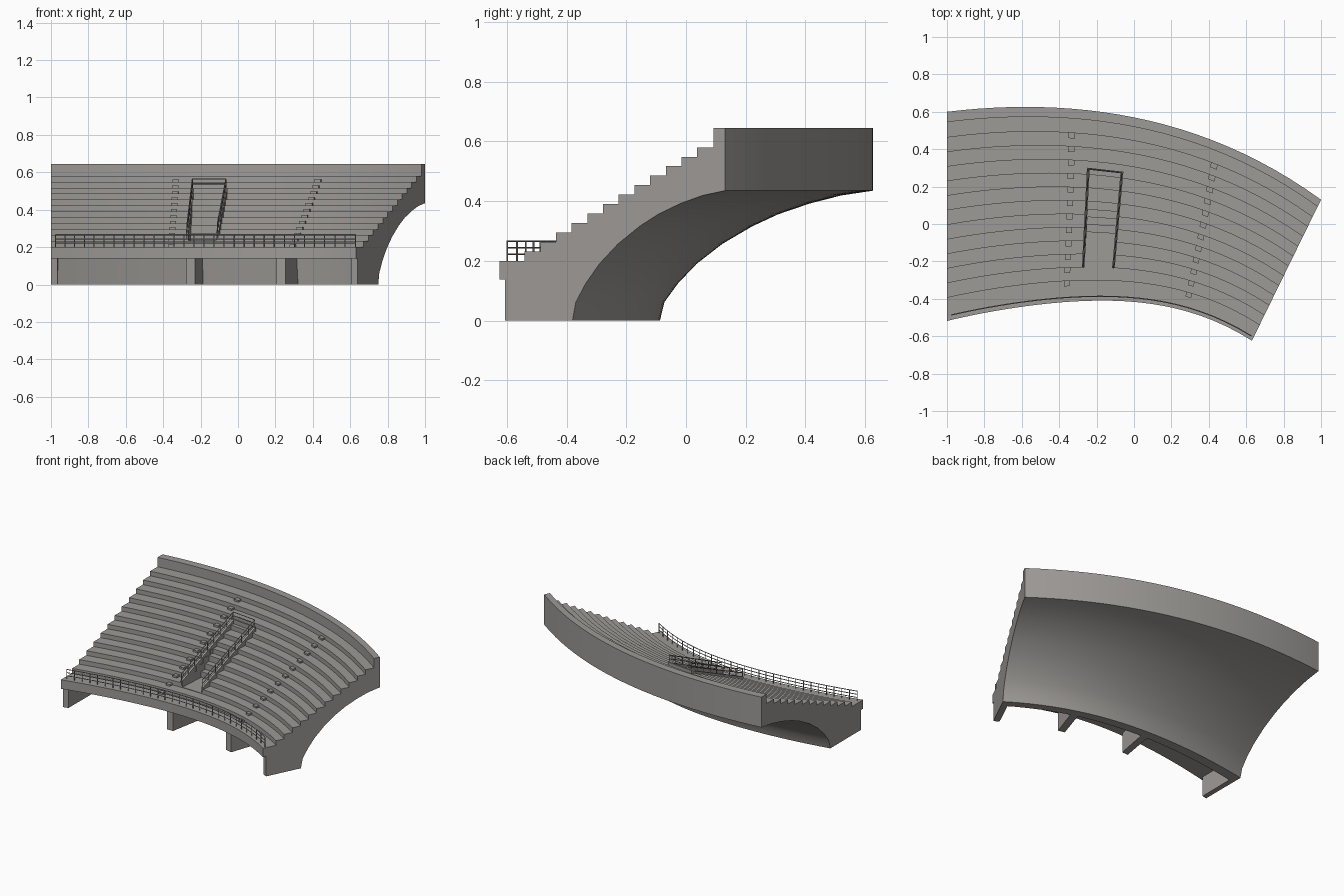
import bpy, bmesh, math

if "Cube" in bpy.data.objects:
    bpy.data.objects.remove(bpy.data.objects["Cube"])

concrete = bpy.data.materials.new("concrete grey")
concrete.diffuse_color = (0.34, 0.325, 0.31, 1)
concrete.use_nodes = True
concrete.node_tree.nodes["Principled BSDF"].inputs["Base Color"].default_value = concrete.diffuse_color

# Plan: inner and outer edge curves; t runs left to right, s runs front to back
INNER = [(-1, -.505), (-.60, -.43), (-.19, -.398), (.22, -.44), (.635, -.615)]
OUTER = [(-1, .60), (-.5, .625), (0, .57), (.5, .415), (1, .13)]


def smooth(pts, t):
    """Curve through five evenly spaced points."""
    x = y = 0
    for i, p in enumerate(pts):
        w = 1
        for j in range(5):
            if j != i:
                w *= (t * 4 - j) / (i - j)
        x += w * p[0]
        y += w * p[1]
    return x, y


def place(t, s, z, skew=0):
    t += skew * (s - .17)
    a, b = smooth(INNER, t), smooth(OUTER, t)
    return (a[0] + (b[0] - a[0]) * s, a[1] + (b[1] - a[1]) * s, z)


def sweep(name, pieces, skew=0):
    """Sweep (s, z) profiles between t0 and t1; pieces share one object."""
    bm = bmesh.new()
    for t0, t1, n, profile in pieces:
        rings = [[bm.verts.new(place(t0 + (t1 - t0) * i / n, s, z, skew)) for s, z in profile]
                 for i in range(n + 1)]
        for a, b in zip(rings, rings[1:]):
            for k in range(len(profile)):
                m = (k + 1) % len(profile)
                bm.faces.new((a[k], a[m], b[m], b[k]))
        bm.faces.new(rings[0])
        bm.faces.new(rings[-1][::-1])
    bmesh.ops.recalc_face_normals(bm, faces=bm.faces)
    mesh = bpy.data.meshes.new(name)
    bm.to_mesh(mesh)
    bm.free()
    mesh.materials.append(concrete)
    ob = bpy.data.objects.new(name, mesh)
    bpy.context.collection.objects.link(ob)
    return ob


def rails(name, paths, radius=.003):
    """Thin square bars along a list of paths."""
    cu = bpy.data.curves.new(name, 'CURVE')
    cu.dimensions = '3D'
    cu.bevel_depth = radius
    cu.bevel_resolution = 0
    cu.use_fill_caps = True
    for path in paths:
        sp = cu.splines.new('POLY')
        sp.points.add(len(path) - 1)
        for p, co in zip(sp.points, path):
            p.co = (*co, 1)
    cu.materials.append(concrete)
    ob = bpy.data.objects.new(name, cu)
    bpy.context.collection.objects.link(ob)


def box(s0, s1, z0, z1):
    return [(s0, z0), (s1, z0), (s1, z1), (s0, z1)]


# Stepped seating shell with curved underside
ROWS, S0, Z0, DS, DZ = 12, .10, .20, .0705, .0317


def slope(s):
    return Z0 + DZ / 2 + (s - S0) / DS * DZ


steps = []
for i in range(ROWS):
    steps += [(S0 + i * DS, Z0 + i * DZ), (S0 + i * DS, Z0 + (i + 1) * DZ)]
shell = ([(-.012, .138), (-.012, .20)] + steps +
         [(.95, .58), (.95, .645), (1, .645), (1, .435), (.9, .419), (.8, .392), (.7, .356),
          (.617, .316), (.52, .257), (.436, .19), (.375, .125), (.33, .062), (.315, 0),
          (.25, 0), (.225, .138)])
stand = sweep("seating_stand", [(0, 1, 24, shell)])

# Entrance stairwell cut into the seating
T0, T1, SKEW = .437, .524, -.06
well = [(.12, .235), (.36, .235)]
for i in range(4):
    s, z = .36 + i * .04, .235 + i * .041
    well += [(s, z + .041), (s + .04, z + .041)]
well += [(.69, .399), (.69, .8), (.12, .8)]
cutter = sweep("stairwell_cutter", [(T0, T1, 1, well)], SKEW)
mod = stand.modifiers.new("stairwell", 'BOOLEAN')
mod.object = cutter
mod.operation = 'DIFFERENCE'
mod.solver = 'EXACT'
bpy.context.view_layer.objects.active = stand
stand.select_set(True)
bpy.ops.object.modifier_apply(modifier="stairwell")
bpy.data.objects.remove(cutter)
bpy.ops.object.shade_smooth_by_angle(angle=math.radians(25))

# Support ribs under the front deck
sweep("support_ribs", [(t, t + w, 1, box(.012, .26, 0, .15))
                       for t, w in ((0, .022), (.447, .028), (.74, .028), (.98, .02))])

# Half-height aisle steps
for name, t in (("left_aisle_steps", .375), ("right_aisle_steps", .765)):
    sweep(name, [(t, t + .018, 1,
                  box(S0 + (i - .4) * DS, S0 + i * DS + .005,
                      Z0 + i * DZ - .005, Z0 + (i + .4) * DZ)) for i in range(ROWS)], SKEW)

# Low walls around the stairwell
wall = [(.17, slope(.17) - .03), (.70, slope(.70) - .03),
        (.70, slope(.70) + .03), (.17, slope(.17) + .03)]
sweep("stairwell_walls", [(T0 - .008, T0, 1, wall), (T1, T1 + .008, 1, wall),
                          (T0 - .008, T1 + .008, 1, box(.69, .70, .45, slope(.70) + .03))],
      SKEW)

# Stairwell handrail
bars = []
sides = (T0 - .004, T1 + .004)
for t in sides:
    for h in (.055, .08):
        bars.append([place(t, s, slope(s) + h, SKEW) for s in (.17, .695)])
    for i in range(9):
        s = .17 + .525 * i / 8
        bars.append([place(t, s, slope(s), SKEW), place(t, s, slope(s) + .08, SKEW)])
for h in (.055, .08):
    bars.append([place(t, .695, slope(.695) + h, SKEW) for t in sides])
rails("stairwell_handrail", bars)

# Front railing along the deck edge
bars = [[place(.015 + .978 * i / 24, .012, z) for i in range(25)] for z in (.222, .244, .266)]
for i in range(31):
    t = .015 + .978 * i / 30
    bars.append([place(t, .012, .198), place(t, .012, .268)])
rails("front_railing", bars)
